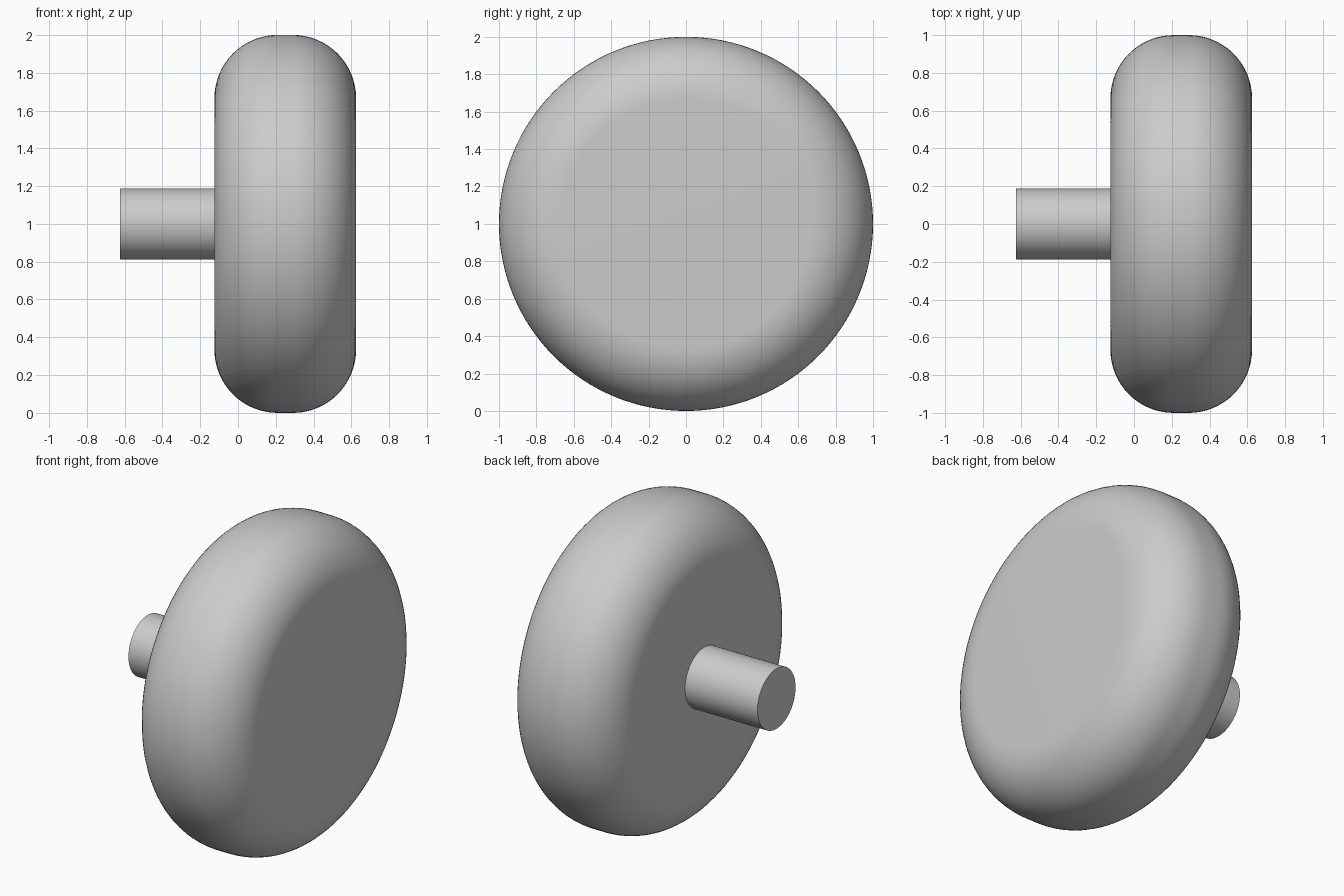
import bpy, bmesh
from math import sin, cos, pi, radians

if "Cube" in bpy.data.objects:
    bpy.data.objects.remove(bpy.data.objects["Cube"])

SEGMENTS = 128


def lathe(name, profile):
    """Revolve (x, radius) points about the x axis at z = 1 and cap both ends."""
    bm = bmesh.new()
    rings = []
    for x, r in profile:
        rings.append([bm.verts.new((x, r * cos(2 * pi * i / SEGMENTS),
                                    1 + r * sin(2 * pi * i / SEGMENTS)))
                      for i in range(SEGMENTS)])
    for a, b in zip(rings, rings[1:]):
        for i in range(SEGMENTS):
            j = (i + 1) % SEGMENTS
            bm.faces.new((a[i], a[j], b[j], b[i]))
    bm.faces.new(rings[0])
    bm.faces.new(rings[-1])
    bmesh.ops.recalc_face_normals(bm, faces=bm.faces)
    mesh = bpy.data.meshes.new(name)
    bm.to_mesh(mesh)
    bm.free()
    obj = bpy.data.objects.new(name, mesh)
    bpy.context.collection.objects.link(obj)
    bpy.ops.object.select_all(action='DESELECT')
    obj.select_set(True)
    bpy.context.view_layer.objects.active = obj
    bpy.ops.object.shade_smooth_by_angle(angle=radians(30))
    return obj


# Wheel: thick disc with large rounded rims
left, right, radius, fillet, steps = -0.125, 0.625, 1.0, 0.335, 16
arc = [(fillet * (1 - cos(pi / 2 * k / steps)),
        radius - fillet + fillet * sin(pi / 2 * k / steps))
       for k in range(steps + 1)]
profile = [(left + d, r) for d, r in arc] + [(right - d, r) for d, r in reversed(arc)]
lathe("wheel", profile)

# Axle: plain stub on the left face, seated slightly into the wheel
lathe("axle", [(-0.625, 0.1875), (left + 0.005, 0.1875)])
